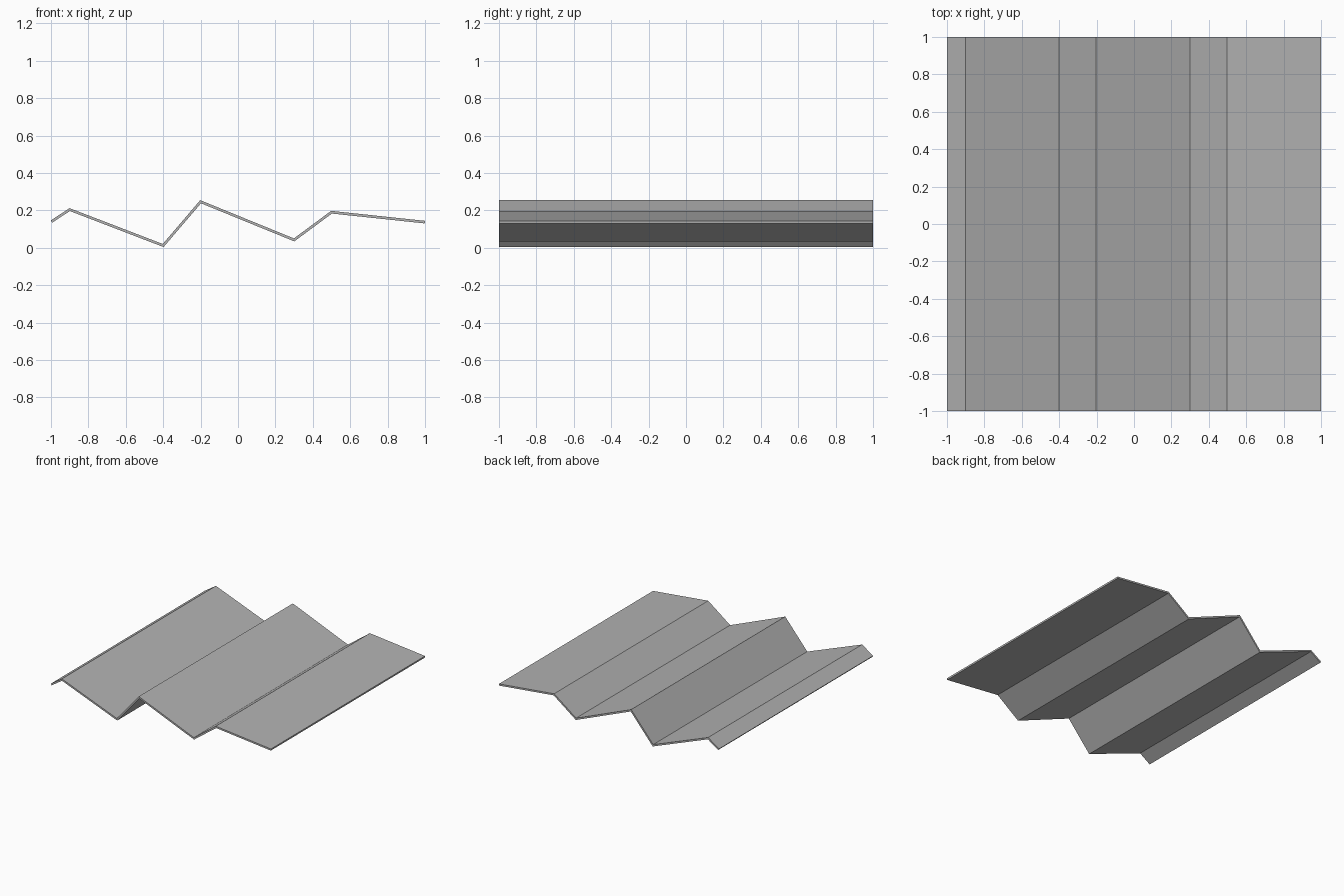
import bpy
import bmesh

cube = bpy.data.objects.get("Cube")
if cube:
    bpy.data.objects.remove(cube, do_unlink=True)

# Plain grey material
grey = bpy.data.materials.new("plain grey")
grey.use_nodes = True
colour = (0.45, 0.45, 0.45, 1)
grey.diffuse_color = colour
grey.node_tree.nodes["Principled BSDF"].inputs["Base Color"].default_value = colour

# Fold line of the sheet, as (x, z) from right to left
folds = [(-0.997, 0.14), (-0.9, 0.204), (-0.4, 0.012), (-0.2, 0.246),
         (0.3, 0.042), (0.5, 0.19), (0.999, 0.137)]

# Pleated sheet: sweep the fold line from front to back
bm = bmesh.new()
front = [bm.verts.new((x, -1, z)) for x, z in folds]
back = [bm.verts.new((x, 1, z)) for x, z in folds]
for i in range(len(folds) - 1):
    bm.faces.new((front[i], front[i + 1], back[i + 1], back[i]))
mesh = bpy.data.meshes.new("pleated_sheet")
bm.to_mesh(mesh)
bm.free()
mesh.materials.append(grey)
sheet = bpy.data.objects.new("pleated_sheet", mesh)
bpy.context.collection.objects.link(sheet)

# Even thickness on both sides of the fold line
solid = sheet.modifiers.new("thickness", "SOLIDIFY")
solid.thickness = 0.014
solid.offset = 0
solid.use_even_offset = True
